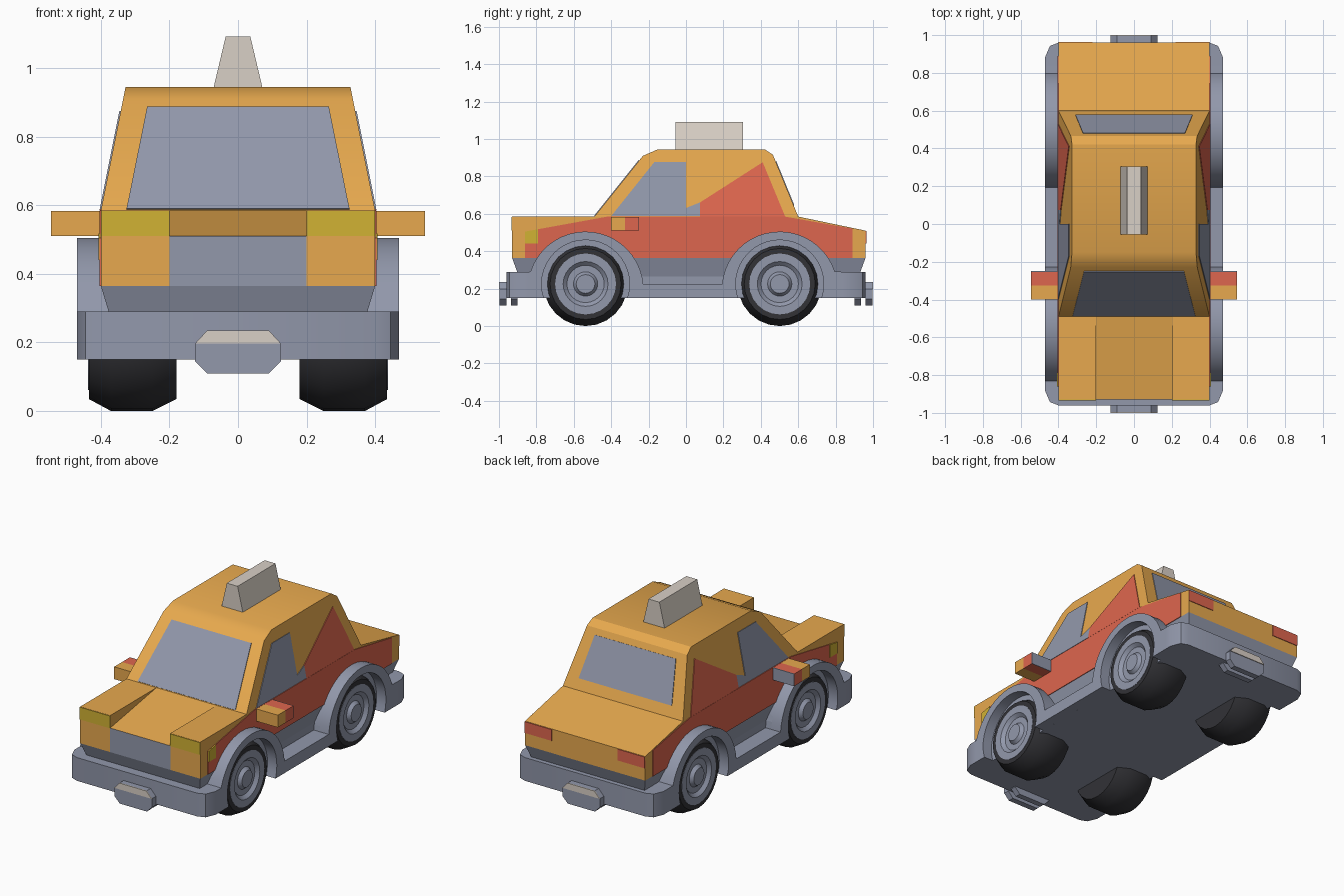
import bpy, bmesh, math
from mathutils import Vector

if "Cube" in bpy.data.objects:
    bpy.data.objects.remove(bpy.data.objects["Cube"])


def colour(name, r, g, b):
    m = bpy.data.materials.new(name)
    lin = [((c / 255 + 0.055) / 1.055) ** 2.4 for c in (r, g, b)]
    m.diffuse_color = (*lin, 1)
    m.use_nodes = True
    m.node_tree.nodes["Principled BSDF"].inputs["Base Color"].default_value = m.diffuse_color
    return m


ORANGE = colour("orange paint", 231, 169, 78)
RED = colour("red paint", 222, 102, 78)
GREY = colour("blue grey", 146, 152, 171)
BEIGE = colour("pale beige", 217, 208, 198)
BLACK = colour("tyre black", 50, 50, 54)
YELLOW = colour("lamp yellow", 209, 178, 52)


def loft(name, rings, mat, smooth=False):
    """Solid skinned through rings of equal point count, capped at both ends."""
    bm = bmesh.new()
    vs = [[bm.verts.new(p) for p in ring] for ring in rings]
    n = len(vs[0])
    for a, b in zip(vs, vs[1:]):
        for i in range(n):
            j = (i + 1) % n
            bm.faces.new((a[i], a[j], b[j], b[i]))
    bm.faces.new(vs[0])
    bm.faces.new(vs[-1])
    bmesh.ops.recalc_face_normals(bm, faces=bm.faces)
    me = bpy.data.meshes.new(name)
    bm.to_mesh(me)
    bm.free()
    ob = bpy.data.objects.new(name, me)
    bpy.context.collection.objects.link(ob)
    me.materials.append(mat)
    if smooth:
        bpy.ops.object.select_all(action='DESELECT')
        ob.select_set(True)
        bpy.context.view_layer.objects.active = ob
        bpy.ops.object.shade_smooth_by_angle(angle=math.radians(30))
    return ob


def side_prism(name, yz, x0, x1, mat, smooth=False):
    return loft(name, [[(x, y, z) for y, z in yz] for x in (x0, x1)], mat, smooth)


def front_prism(name, xz, y0, y1, mat):
    return loft(name, [[(x, y, z) for x, z in xz] for y in (y0, y1)], mat)


def plan_prism(name, xy, z0, z1, mat, smooth=False):
    return loft(name, [[(x, y, z) for x, y in xy] for z in (z0, z1)], mat, smooth)


def box(name, x0, x1, y0, y1, z0, z1, mat):
    return plan_prism(name, [(x0, y0), (x1, y0), (x1, y1), (x0, y1)], z0, z1, mat)


def plate(name, pts, out, mat):
    """Thin painted panel lying on a flat surface whose outward side is out."""
    out = Vector(out).normalized()
    return loft(name, [[Vector(p) + out * d for p in pts] for d in (-0.002, 0.004)], mat)


def arc(y, z, r, a0, a1, n):
    return [(y + r * math.cos(math.radians(a0 + (a1 - a0) * i / n)),
             z + r * math.sin(math.radians(a0 + (a1 - a0) * i / n))) for i in range(n + 1)]


def cabin_x(z):
    return 0.40 - 0.072 * max(0, z - 0.585) / 0.36


# Body: centre strip with sunken bonnet and grey nose, plus two raised sides
tail = [(0.6, 0.585), (0.96, 0.51), (0.96, 0.365)]
centre = side_prism("body_centre", [(-0.93, 0.365), (-0.93, 0.51), (-0.49, 0.585)] + tail,
                    -0.2, 0.2, ORANGE)
centre.data.materials.append(GREY)
for f in centre.data.polygons:
    if f.normal.y < -0.9:
        f.material_index = 1
for s in (-1, 1):
    side_prism("body_side", [(-0.93, 0.365), (-0.93, 0.585)] + tail, s * 0.2, s * 0.4, ORANGE)

# Tapered grey skirt under the body
loft("body_skirt", [[(-x, y0, z), (x, y0, z), (x, y1, z), (-x, y1, z)] for x, y0, y1, z in
                    ((0.35, -0.87, 0.90, 0.2), (0.40, -0.93, 0.96, 0.365))], GREY)

# Cabin leaning inwards towards the roof
roofline = [(-0.49, 0.585), (-0.23, 0.91), (-0.15, 0.945), (0.42, 0.945), (0.465, 0.915), (0.6, 0.585)]
loft("cabin", [[(s * cabin_x(z), y, z) for y, z in roofline] for s in (-1, 1)], ORANGE, True)

# Windscreen and rear window
def glass(name, z0, z1, w0, w1, ya, za, yb, zb, out):
    def y(z):
        return ya + (yb - ya) * (z - za) / (zb - za)
    plate(name, [(-w0, y(z0), z0), (w0, y(z0), z0), (w1, y(z1), z1), (-w1, y(z1), z1)], out, GREY)

glass("windscreen", 0.588, 0.885, 0.325, 0.265, -0.49, 0.585, -0.23, 0.91, (0, -0.325, 0.26))
glass("rear_window", 0.645, 0.88, 0.31, 0.27, 0.6, 0.585, 0.465, 0.915, (0, 0.33, 0.135))

# Chassis floor and chamfered bumpers
box("chassis_floor", -0.37, 0.37, -0.9, 0.9, 0.15, 0.29, GREY)
for e in (-1, 1):
    half = [(0.47, 0.84), (0.47, 0.885), (0.445, 0.943), (0.40, 0.96)]
    outline = [(x, e * y) for x, y in half] + [(-x, e * y) for x, y in reversed(half)]
    plan_prism("bumper", outline, 0.15, 0.29, GREY, True)
    # Octagonal number plate holder with pale upper half
    octagon = [(0.09, 0.11), (0.125, 0.145), (0.125, 0.197), (0.09, 0.235)]
    octagon += [(-x, z) for x, z in reversed(octagon)]
    front_prism("plate_holder", octagon, e * 0.96, e * 0.996, GREY)
    front_prism("plate_bracket", octagon, e * 0.90, e * 0.935, GREY)
    plate("plate_panel", [(x, e * 0.996, z) for x, z in
                          ((-0.125, 0.197), (0.125, 0.197), (0.09, 0.235), (-0.09, 0.235))],
          (0, e, 0), BEIGE)

# Fenders with wheel arches, side sills and closed inner liners
FRONT, REAR, AXLE = -0.537, 0.501, 0.225
top = [(-0.84, 0.15), (-0.84, 0.29)] + arc(FRONT, 0.195, 0.31, 162, 5, 20) \
    + arc(REAR, 0.195, 0.31, 175, 18, 20) + [(0.84, 0.29), (0.84, 0.15)]
opening = arc(REAR, AXLE, 0.235, -18.6, 198.6, 24) + arc(FRONT, AXLE, 0.235, -18.6, 198.6, 24)
for s in (-1, 1):
    side_prism("fender", top + opening, s * 0.36, s * 0.47, GREY, True)
    side_prism("fender_liner", top, s * 0.30, s * 0.408, GREY)

# Wheels: lathed tyre and dished hub
def lathe(name, profile, s, y, mat):
    rings = [[(s * x, a, b) for a, b in arc(y, AXLE, r, 0, 345, 23)] for x, r in profile]
    loft(name, rings, mat, True)

for s in (-1, 1):
    for y in (FRONT, REAR):
        lathe("tyre", [(0.18, 0.15), (0.18, 0.19), (0.25, 0.225), (0.37, 0.225),
                       (0.435, 0.19), (0.435, 0.16), (0.41, 0.155)], s, y, BLACK)
        lathe("hub", [(0.38, 0.163), (0.437, 0.163), (0.437, 0.12), (0.418, 0.10),
                      (0.418, 0.065), (0.438, 0.05)], s, y, GREY)

for s in (-1, 1):
    def flank(name, yz, mat):
        plate(name, [(s * cabin_x(z), y, z) for y, z in yz], (s, 0, 0.2 if yz[1][1] > 0.6 else 0), mat)

    # Red door panels and side windows
    flank("side_panel", [(-0.86, 0.365), (-0.86, 0.505), (-0.42, 0.585), (0.53, 0.585),
                         (0.89, 0.521), (0.89, 0.365)], RED)
    flank("rear_door_panel", [(0.075, 0.585), (0.075, 0.66), (0.41, 0.875), (0.53, 0.585)], RED)
    flank("side_window", [(-0.40, 0.587), (-0.17, 0.875), (0.0, 0.875), (0.0, 0.63),
                          (0.075, 0.66), (0.075, 0.587)], GREY)

    # Headlights, side markers and tail lights
    plate("headlight", [(s * x, -0.93, z) for x, z in
                        ((0.2, 0.51), (0.4, 0.51), (0.4, 0.584), (0.2, 0.584))], (0, -1, 0), YELLOW)
    plate("side_marker", [(s * 0.4035, y, z) for y, z in
                          ((-0.86, 0.44), (-0.79, 0.44), (-0.79, 0.518), (-0.86, 0.505))],
          (s, 0, 0), YELLOW)
    plate("tail_light", [(s * x, 0.96, z) for x, z in
                         ((0.22, 0.44), (0.4, 0.44), (0.4, 0.508), (0.22, 0.508))], (0, 1, 0), RED)

    # Wing mirrors: orange front, red rear, grey glass
    box("mirror_front", s * 0.39, s * 0.545, -0.40, -0.325, 0.51, 0.584, ORANGE)
    box("mirror_rear", s * 0.39, s * 0.545, -0.325, -0.254, 0.51, 0.584, RED)
    box("mirror_glass", s * 0.405, s * 0.545, -0.254, -0.25, 0.51, 0.584, GREY)

# Roof sign
front_prism("roof_sign", [(-0.072, 0.94), (0.072, 0.94), (0.036, 1.092), (-0.036, 1.092)],
            -0.055, 0.305, BEIGE)
